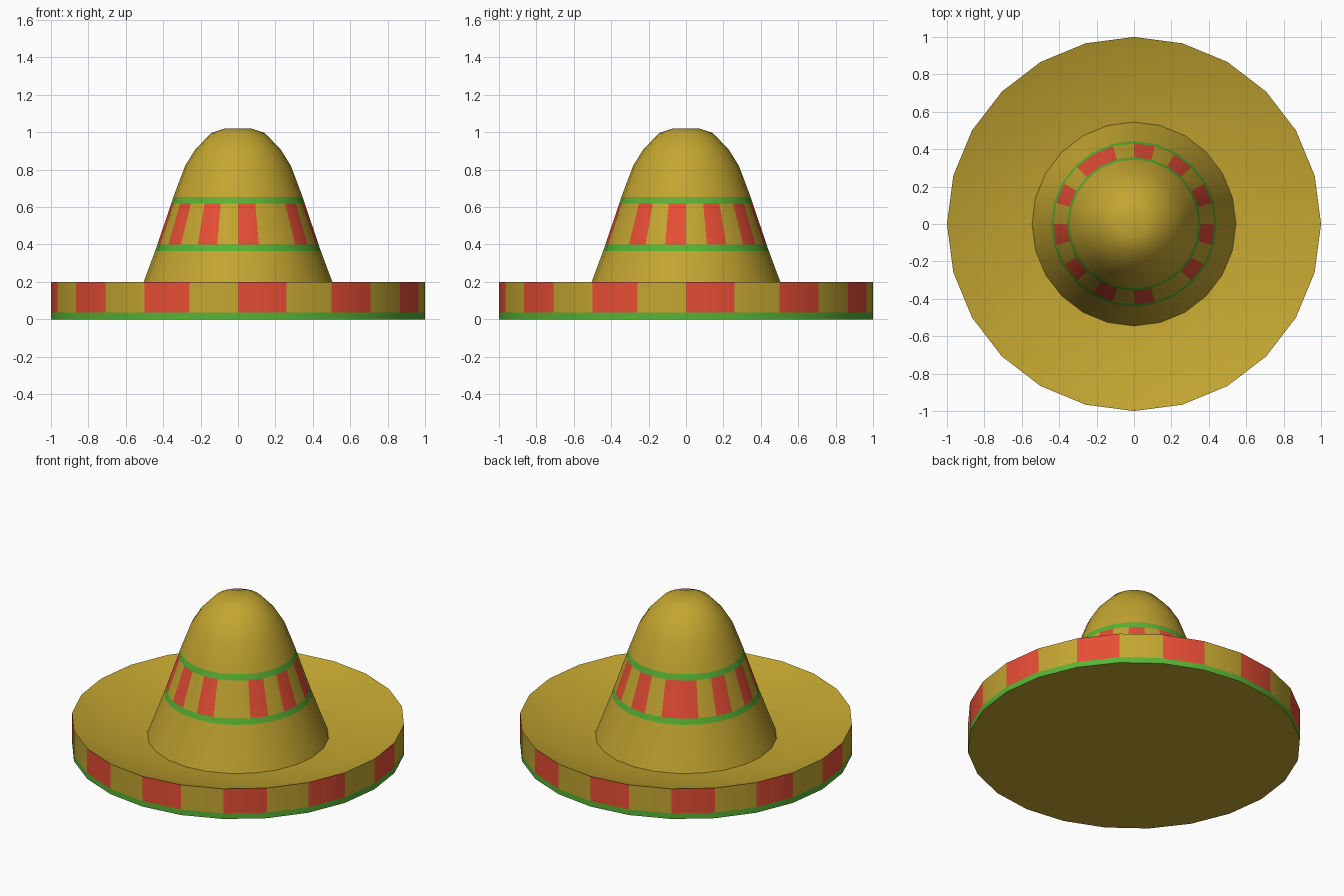
import bpy, bmesh, math

if "Cube" in bpy.data.objects:
    bpy.data.objects.remove(bpy.data.objects["Cube"])

SIDES = 24


def material(name, rgb):
    m = bpy.data.materials.new(name)
    m.diffuse_color = (*rgb, 1)
    m.use_nodes = True
    m.node_tree.nodes["Principled BSDF"].inputs["Base Color"].default_value = m.diffuse_color
    return m


MATS = [material("straw", (0.55, 0.38, 0.03)),
        material("red_dye", (0.79, 0.075, 0.035)),
        material("green_dye", (0.10, 0.45, 0.035))]
STRAW, RED, GREEN = 0, 1, 2


def lathe(name, profile, bands, red_panels, cap_first=False, cap_last=False):
    """Spin (radius, z) points; bands gives one colour per profile step, RED is panelled."""
    bm = bmesh.new()
    rings = []
    for r, z in profile:
        rings.append([bm.verts.new((r * math.cos(math.tau * i / SIDES),
                                    r * math.sin(math.tau * i / SIDES), z))
                      for i in range(SIDES)])
    for a, b, colour in zip(rings, rings[1:], bands):
        for i in range(SIDES):
            j = (i + 1) % SIDES
            f = bm.faces.new((a[i], a[j], b[j], b[i]))
            f.material_index = STRAW if colour == RED and i not in red_panels else colour
    if cap_first:
        bm.faces.new(rings[0][::-1])
    if cap_last:
        bm.faces.new(rings[-1])
    mesh = bpy.data.meshes.new(name)
    bm.to_mesh(mesh)
    bm.free()
    for m in MATS:
        mesh.materials.append(m)
    ob = bpy.data.objects.new(name, mesh)
    bpy.context.collection.objects.link(ob)
    bpy.ops.object.select_all(action='DESELECT')
    ob.select_set(True)
    bpy.context.view_layer.objects.active = ob
    bpy.ops.object.shade_smooth_by_angle(angle=math.radians(40))
    return ob


# Brim: flat underside, striped upright rim, dished top
lathe("brim",
      [(1, 0), (1, 0.037), (1, 0.2), (0.78, 0.125), (0.545, 0.09)],
      [GREEN, RED, STRAW, STRAW],
      set(range(0, SIDES, 2)), cap_first=True)

# Crown: tapering cone with a striped band between green ribbons, rounded top
lathe("crown",
      [(0.545, 0.09), (0.443, 0.365), (0.431, 0.4), (0.357, 0.618), (0.345, 0.655),
       (0.283, 0.82), (0.23, 0.905), (0.145, 0.995), (0.07, 1.02)],
      [STRAW, GREEN, RED, GREEN, STRAW, STRAW, STRAW, STRAW],
      {1, 3, 5, 7, 8, 10, 12, 14, 16, 18, 21, 23}, cap_last=True)
